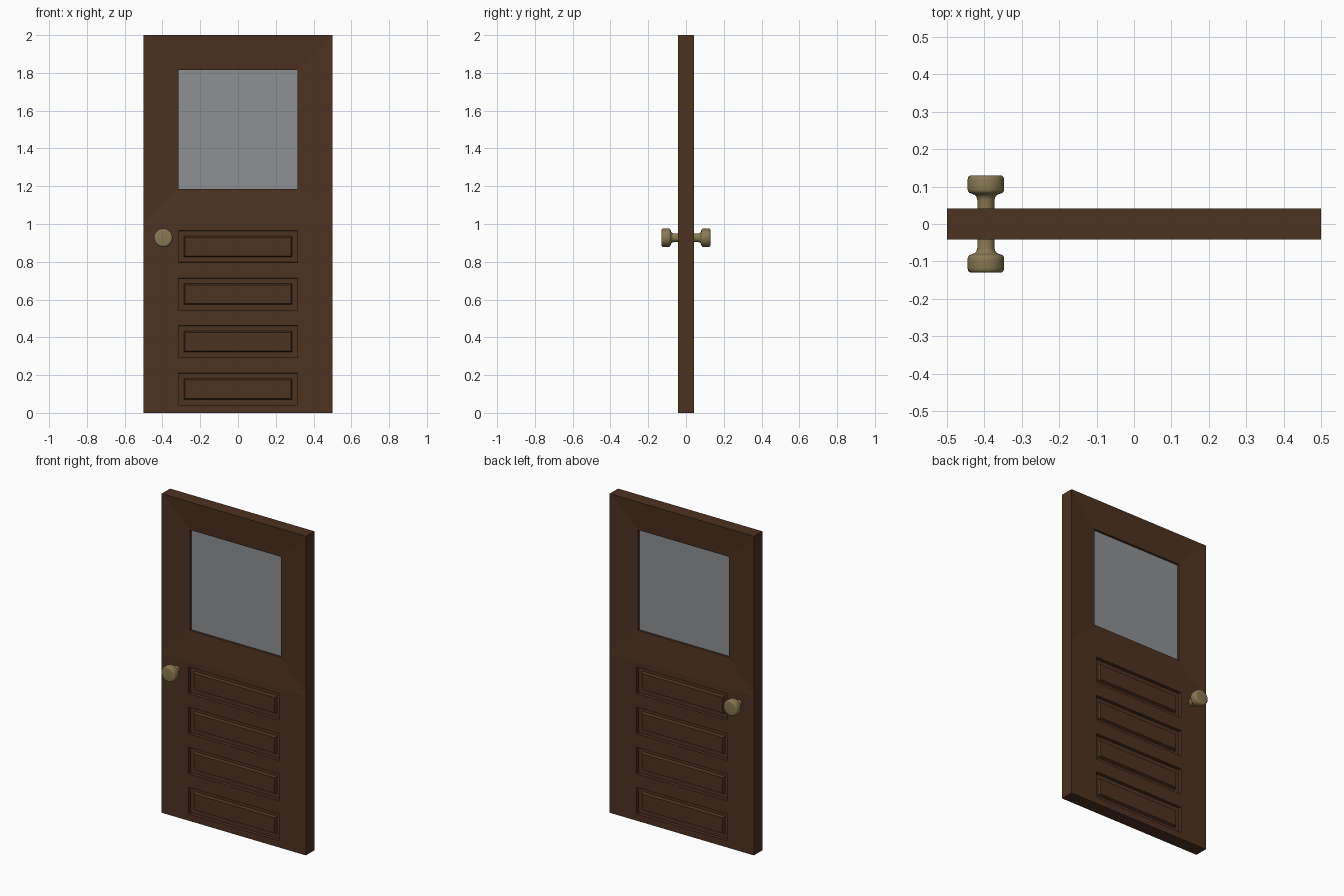
import bpy, bmesh, math
from mathutils import Matrix

if "Cube" in bpy.data.objects:
    bpy.data.objects.remove(bpy.data.objects["Cube"])


def material(name, rgb):
    m = bpy.data.materials.new(name)
    m.diffuse_color = (*rgb, 1)
    m.use_nodes = True
    m.node_tree.nodes["Principled BSDF"].inputs["Base Color"].default_value = m.diffuse_color
    return m


def make_object(name, bm, mat):
    bmesh.ops.remove_doubles(bm, verts=bm.verts, dist=1e-5)
    bmesh.ops.recalc_face_normals(bm, faces=bm.faces)
    mesh = bpy.data.meshes.new(name)
    bm.to_mesh(mesh)
    bm.free()
    ob = bpy.data.objects.new(name, mesh)
    bpy.context.collection.objects.link(ob)
    mesh.materials.append(mat)
    return ob


def corners(x, z0, z1, y):
    return [(-x, y, z0), (x, y, z0), (x, y, z1), (-x, y, z1)]


def face(bm, pts):
    bm.faces.new([bm.verts.new(p) for p in pts])


def ring(bm, a, b):
    for i in range(4):
        j = (i + 1) % 4
        face(bm, [a[i], a[j], b[j], b[i]])


wood = material("dark_wood", (0.075, 0.032, 0.015))
glass = material("grey_glass", (0.27, 0.28, 0.29))
brass = material("dull_brass", (0.25, 0.19, 0.085))

W, F, PX = 0.5, -0.0415, 0.315      # half width, front plane, panel half width
WIN0, WIN1 = 1.185, 1.815

# Door leaf: front half, mirrored to the back
bm = bmesh.new()
panels = [(0.042 + 0.2515 * i, 0.21 + 0.2515 * i) for i in range(4)]
levels = [0] + [z for p in panels for z in p] + [1.0]
for k, (z0, z1) in enumerate(zip(levels, levels[1:])):
    for xs in ((-W, -PX), (PX, W)):
        face(bm, [(xs[0], F, z0), (xs[1], F, z0), (xs[1], F, z1), (xs[0], F, z1)])
    if k % 2 == 0:
        # plain rail between panels
        face(bm, corners(PX, z0, z1, F))
    else:
        # sunk groove with a raised centre panel
        loops = [corners(PX - d, z0 + d, z1 - d, y) for d, y in
                 ((0, F), (0.001, F + 0.02), (0.028, F + 0.02), (0.035, F + 0.004))]
        for a, b in zip(loops, loops[1:]):
            ring(bm, a, b)
        face(bm, loops[-1])
# sloped surround of the window
ring(bm, corners(W, 1.0, 2.0, F), corners(PX, WIN0, WIN1, F + 0.018))
bmesh.ops.remove_doubles(bm, verts=bm.verts, dist=1e-5)
# close the outer edge and window reveal to the middle plane
rim = [e for e in bm.edges if e.is_boundary]
new = bmesh.ops.extrude_edge_only(bm, edges=rim)["geom"]
for v in new:
    if isinstance(v, bmesh.types.BMVert):
        v.co.y = 0
# back half
bmesh.ops.mirror(bm, geom=bm.verts[:] + bm.edges[:] + bm.faces[:],
                 matrix=Matrix.Identity(4), merge_dist=1e-5, axis='Y')
make_object("door_leaf", bm, wood)

# Window pane
bm = bmesh.new()
bmesh.ops.create_cube(bm, size=1)
bmesh.ops.scale(bm, vec=(2 * PX, 0.02, WIN1 - WIN0), verts=bm.verts)
bmesh.ops.translate(bm, vec=(0, 0, (WIN0 + WIN1) / 2), verts=bm.verts)
make_object("window_pane", bm, glass)

# Door knobs: (radius, distance from the middle plane)
profile = [(0.023, 0.035), (0.023, 0.064), (0.025, 0.072), (0.03, 0.078),
           (0.038, 0.081), (0.044, 0.083), (0.048, 0.088), (0.049, 0.094),
           (0.049, 0.118), (0.0475, 0.125), (0.043, 0.129), (0.037, 0.13), (0, 0.13)]
for name, s in (("front_knob", -1), ("back_knob", 1)):
    bm = bmesh.new()
    vs = [bm.verts.new((r, s * d, 0)) for r, d in profile]
    es = [bm.edges.new(p) for p in zip(vs, vs[1:])]
    bmesh.ops.spin(bm, geom=vs + es, cent=(0, 0, 0), axis=(0, 1, 0),
                   angle=2 * math.pi, steps=32)
    knob = make_object(name, bm, brass)
    knob.location = (-0.396, 0, 0.927)
    bpy.ops.object.select_all(action='DESELECT')
    knob.select_set(True)
    bpy.context.view_layer.objects.active = knob
    bpy.ops.object.shade_smooth_by_angle(angle=math.radians(40))
